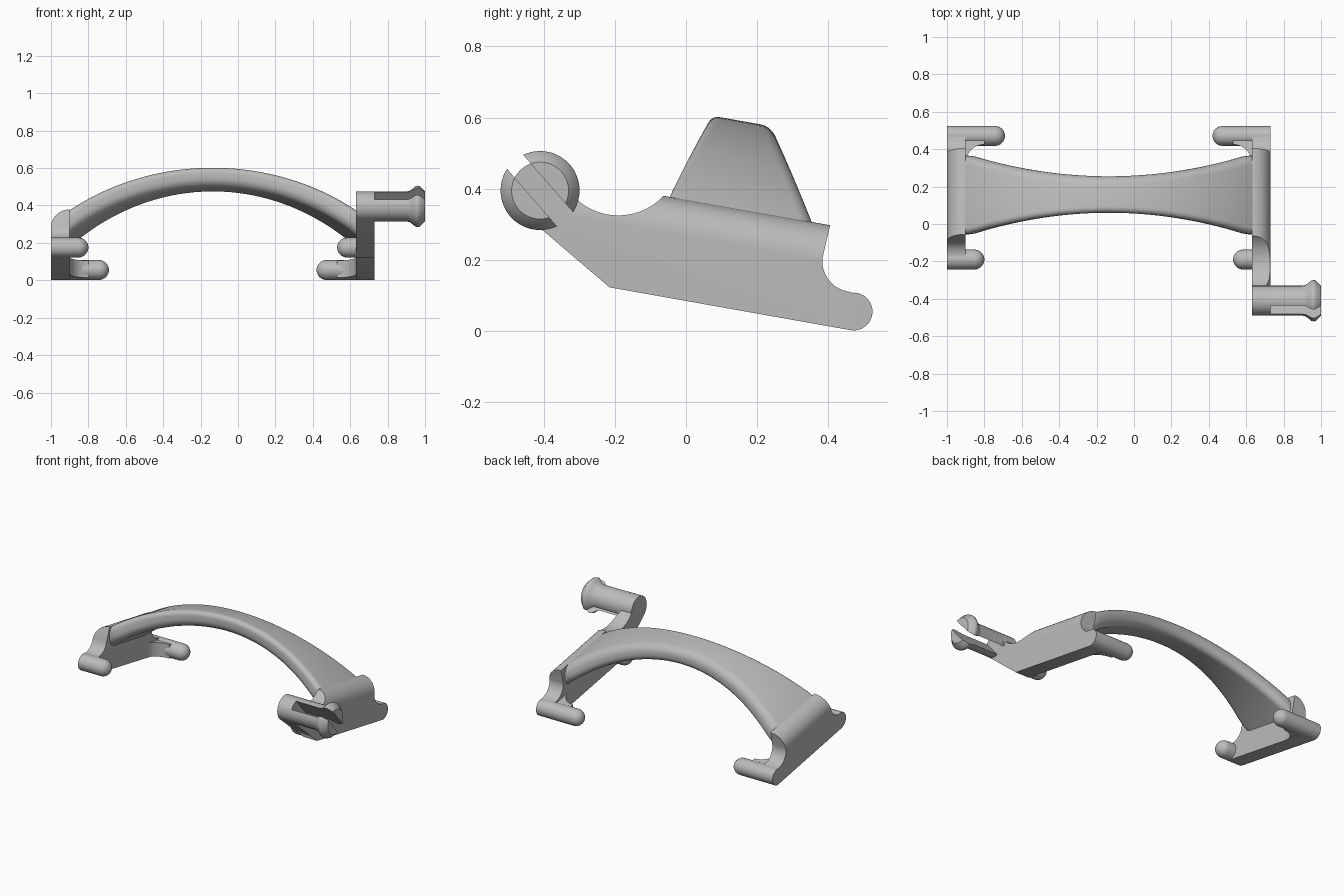
import bpy, bmesh
from math import sin, cos, radians, tan, sqrt, asin, pi
from mathutils import Matrix

cube = bpy.data.objects.get("Cube")
if cube:
    bpy.data.objects.remove(cube, do_unlink=True)

grey = bpy.data.materials.new("plain grey")
grey.use_nodes = True
GREY = (0.5, 0.5, 0.5, 1)
grey.diffuse_color = GREY
grey.node_tree.nodes["Principled BSDF"].inputs["Base Color"].default_value = GREY

TILT = tan(radians(10))          # the whole body slopes down to the back
MID = -0.135                     # x of the arch centre


def finish(name, bm):
    bmesh.ops.recalc_face_normals(bm, faces=bm.faces)
    mesh = bpy.data.meshes.new(name)
    bm.to_mesh(mesh)
    bm.free()
    mesh.materials.append(grey)
    ob = bpy.data.objects.new(name, mesh)
    bpy.context.collection.objects.link(ob)
    return ob


def loft(name, rings):
    """Skin a row of closed rings and cap both ends."""
    bm = bmesh.new()
    rows = [[bm.verts.new(p) for p in ring] for ring in rings]
    n = len(rows[0])
    for a, b in zip(rows, rows[1:]):
        for i in range(n):
            j = (i + 1) % n
            bm.faces.new((a[i], a[j], b[j], b[i]))
    bm.faces.new(rows[0])
    bm.faces.new(rows[-1])
    return finish(name, bm)


def lathe(name, profile, y, z, n=40):
    """Turn (x, radius) pairs around a line parallel to x."""
    return loft(name, [[(x, y + r * cos(2 * pi * i / n), z + r * sin(2 * pi * i / n))
                        for i in range(n)] for x, r in profile])


def arc(cx, cy, r, start, end, n=14):
    angles = [radians(start + (end - start) * i / n) for i in range(n + 1)]
    return [(cx + r * cos(a), cy + r * sin(a)) for a in angles]


def subtract(ob, cutter):
    cutter.hide_render = True
    mod = ob.modifiers.new("cut", 'BOOLEAN')
    mod.operation = 'DIFFERENCE'
    mod.solver = 'EXACT'
    mod.object = cutter
    bpy.context.view_layer.objects.active = ob
    bpy.ops.object.modifier_apply(modifier=mod.name)
    bpy.data.objects.remove(cutter, do_unlink=True)


def smooth(ob, angle=35):
    bpy.ops.object.select_all(action='DESELECT')
    ob.select_set(True)
    bpy.context.view_layer.objects.active = ob
    bpy.ops.object.shade_smooth_by_angle(angle=radians(angle))


PEG = 0.053
BACK = (0.471, 0.055)            # peg centres in y, z
FRONT = (-0.19, 0.175)
PIN = (-0.41, 0.395)

# Side plate outlines: shared back end, then a different front end on each side
back_end = (arc(*BACK, PEG, -100, 95) + arc(0.47, 0.197, 0.087, 262, 175)
            + [(0.405, 0.298), (-0.055, 0.379)])
left_outline = (back_end + arc(-0.19, 0.5, 0.175, -41, -143)
                + [(-0.41, 0.4), (-0.462, 0.334), (-0.215, 0.123)])
right_outline = (back_end + arc(-0.17, 0.31, 0.085, -10, -105)
                 + arc(*FRONT, PEG, 85, 260))

parts = []
for side, outline, inner, outer, front_y in (("left", left_outline, 0.63, 0.73, -0.33),
                                             ("right", right_outline, -0.9, -1.0, -0.3)):
    s = 1 if outer > inner else -1
    plate = loft(side + "_side_plate", [[(x, y, z) for y, z in outline] for x in (inner, outer)])
    # Round over the outer top edge along the slope
    corner = [(0.1 - 0.1, 0.1)] + [(0.1 * cos(radians(a)), 0.1 * sin(radians(a)))
                                   for a in range(84, -1, -6)]
    corner += [(0.16, 0), (0.16, 0.16), (0, 0.16)]
    rings = [[(inner + s * u, y, 0.269 - TILT * y + v) for u, v in corner]
             for y in (front_y, 0.6)]
    subtract(plate, loft("round_over_cutter", rings))
    parts.append(plate)

    # Clip pegs with domed tips, pointing inwards
    for end, centre, length in (("front", FRONT, 0.2), ("back", BACK, 0.31)):
        tip = outer - s * (length - PEG)
        dome = [(tip - s * PEG * sin(radians(a)), PEG * max(cos(radians(a)), 0.02))
                for a in range(0, 91, 10)]
        parts.append(lathe(f"{side}_{end}_peg", [(outer, PEG)] + dome, *centre))

    # Curved gusset between the back peg and the plate
    gusset = [(inner + s * 0.02, 0.47), (inner + s * 0.02, 0.33)]
    gusset += [(inner - s * (0.1 + dx), 0.325 + dy) for dx, dy in arc(0, 0, 0.1, 180, 90)]
    gusset += [(inner - s * 0.1, 0.47)]
    parts.append(loft(side + "_back_gusset",
                      [[(x, y, h - TILT * (y - 0.47)) for x, y in gusset]
                       for h in (0.006, 0.098)]))

# Waisted arch between the plates, lofted from rounded rectangles
HALF, RISE, THICK, ROUND = 0.765, 0.247, 0.105, 0.045
R = (HALF ** 2 + RISE ** 2) / (2 * RISE)
rings = []
for i in range(49):
    a = -0.7 + 1.4 * i / 48
    t = min(1, (R * sin(a) / HALF) ** 2)
    y0, y1 = 0.06 - 0.115 * t, 0.255 + 0.11 * t
    section = (arc(y1 - ROUND, -ROUND, ROUND, 0, 90, 6)
               + arc(y0 + 0.035, -0.035, 0.035, 90, 180, 6)
               + arc(y0 + ROUND, ROUND - THICK, ROUND, 180, 270, 6)
               + arc(y1 - ROUND, ROUND - THICK, ROUND, 270, 360, 6))
    rings.append([(MID + (R + v) * sin(a), y,
                   0.59 - R + (R + v) * cos(a) - TILT * (y - 0.158)) for y, v in section])
parts.append(loft("arch", rings))

# Snap pin with a flared lip, split by a diagonal slot
pin = lathe("snap_pin", [(0.63, 0.08), (0.9, 0.08), (0.918, 0.084), (0.935, 0.097),
                         (0.948, 0.108), (0.96, 0.111), (0.972, 0.108), (1.0, 0.08)],
            *PIN, n=48)
bm = bmesh.new()
bmesh.ops.create_cube(bm, size=1, matrix=Matrix.Translation((0.93, *PIN))
                      @ Matrix.Rotation(radians(-49), 4, 'X')
                      @ Matrix.Diagonal((0.4, 0.4, 0.06, 1)))
subtract(pin, finish("slot_cutter", bm))
parts.append(pin)

for ob in parts:
    smooth(ob)
